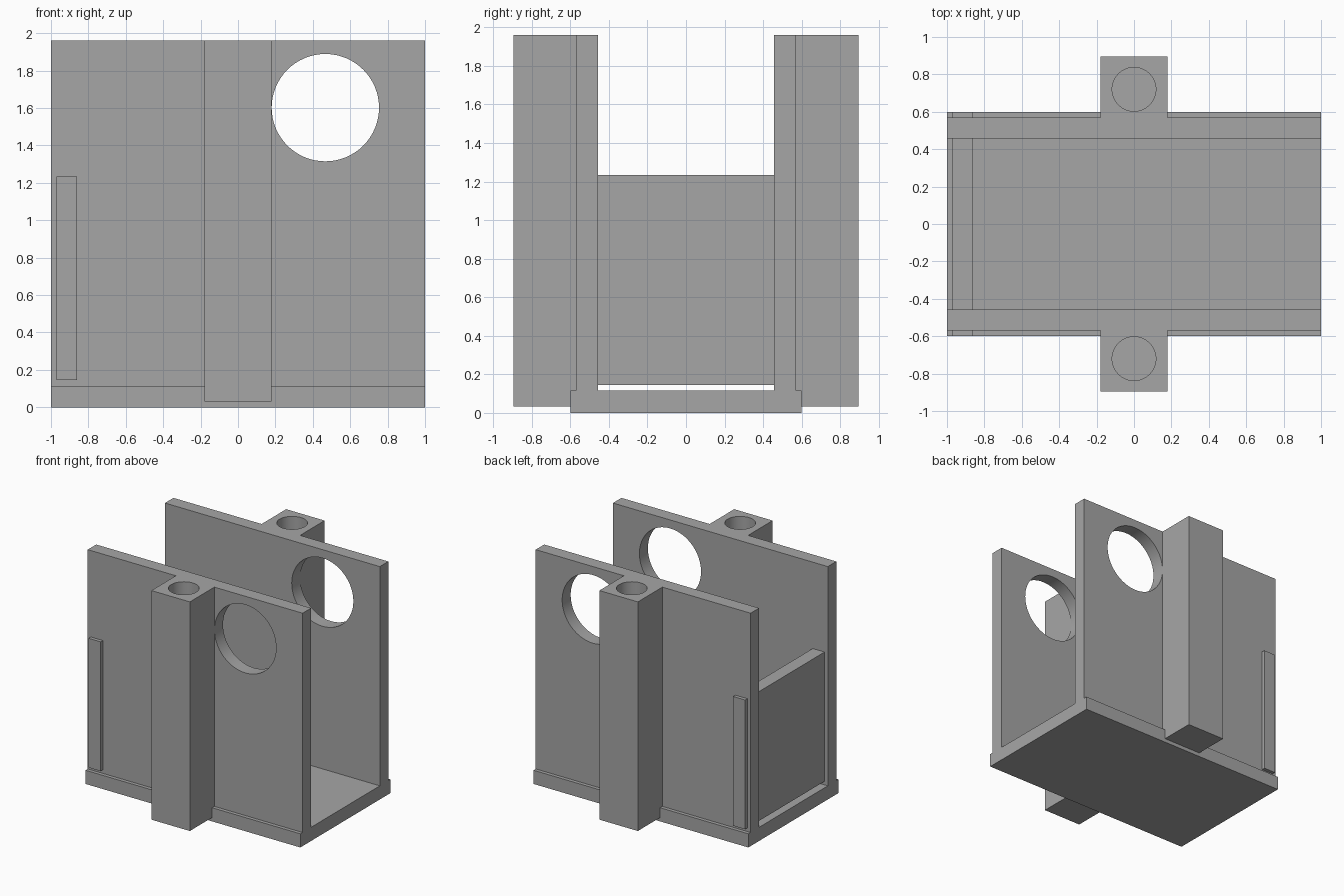
import bpy
import math

if "Cube" in bpy.data.objects:
    bpy.data.objects.remove(bpy.data.objects["Cube"], do_unlink=True)

# Single plain grey material
grey = bpy.data.materials.new("plain_grey")
grey.use_nodes = True
colour = (0.38, 0.38, 0.38, 1.0)
grey.diffuse_color = colour
grey.node_tree.nodes["Principled BSDF"].inputs["Base Color"].default_value = colour

TOP = 1.96
BASE_TOP = 0.115
WALL_IN, WALL_OUT = 0.457, 0.57
BASE_Y = 0.6


def finish(obj, name):
    obj.name = name
    obj.data.materials.append(grey)
    return obj


def box(name, x, y, z):
    """Box from (min, max) ranges on each axis."""
    ranges = (x, y, z)
    bpy.ops.mesh.primitive_cube_add(size=1)
    obj = bpy.context.object
    for v in obj.data.vertices:
        v.co = [(lo + hi) / 2 + c * (hi - lo) for c, (lo, hi) in zip(v.co, ranges)]
    return finish(obj, name)


def cylinder(name, radius, depth, location, rotation=(0, 0, 0)):
    bpy.ops.mesh.primitive_cylinder_add(vertices=64, radius=radius, depth=depth,
                                        location=location, rotation=rotation)
    return finish(bpy.context.object, name)


def combine(target, other, operation):
    """Apply a boolean and remove the helper."""
    mod = target.modifiers.new(operation, 'BOOLEAN')
    mod.operation = operation
    mod.solver = 'EXACT'
    mod.object = other
    bpy.context.view_layer.objects.active = target
    bpy.ops.object.modifier_apply(modifier=mod.name)
    bpy.data.objects.remove(other, do_unlink=True)


# Floor slab
box("base", (-1, 1), (-BASE_Y, BASE_Y), (0, BASE_TOP))

# Cross panel, its ends poking through both walls
box("end_panel", (-0.97, -0.86), (-BASE_Y, BASE_Y), (0.145, 1.233))

# Two mirrored side walls, each with an outer post, a bore and a round window
for side, label in ((-1, "front"), (1, "back")):
    wall = box(label + "_wall", (-1, 1),
               sorted((side * WALL_IN, side * WALL_OUT)), (BASE_TOP, TOP))
    post = box(label + "_post", (-0.179, 0.179),
               sorted((side * WALL_OUT, side * 0.896)), (0.032, TOP))
    combine(wall, post, 'UNION')
    window = cylinder("window_cutter", 0.287, 0.3, (0.467, side * 0.46, 1.602),
                      (math.pi / 2, 0, 0))
    combine(wall, window, 'DIFFERENCE')
    bore = cylinder("bore_cutter", 0.117, 1.6, (0, side * 0.72, TOP))
    combine(wall, bore, 'DIFFERENCE')

    # Smooth the round holes, keep the corners sharp
    bpy.ops.object.select_all(action='DESELECT')
    wall.select_set(True)
    bpy.context.view_layer.objects.active = wall
    bpy.ops.object.shade_smooth_by_angle(angle=math.radians(30))
